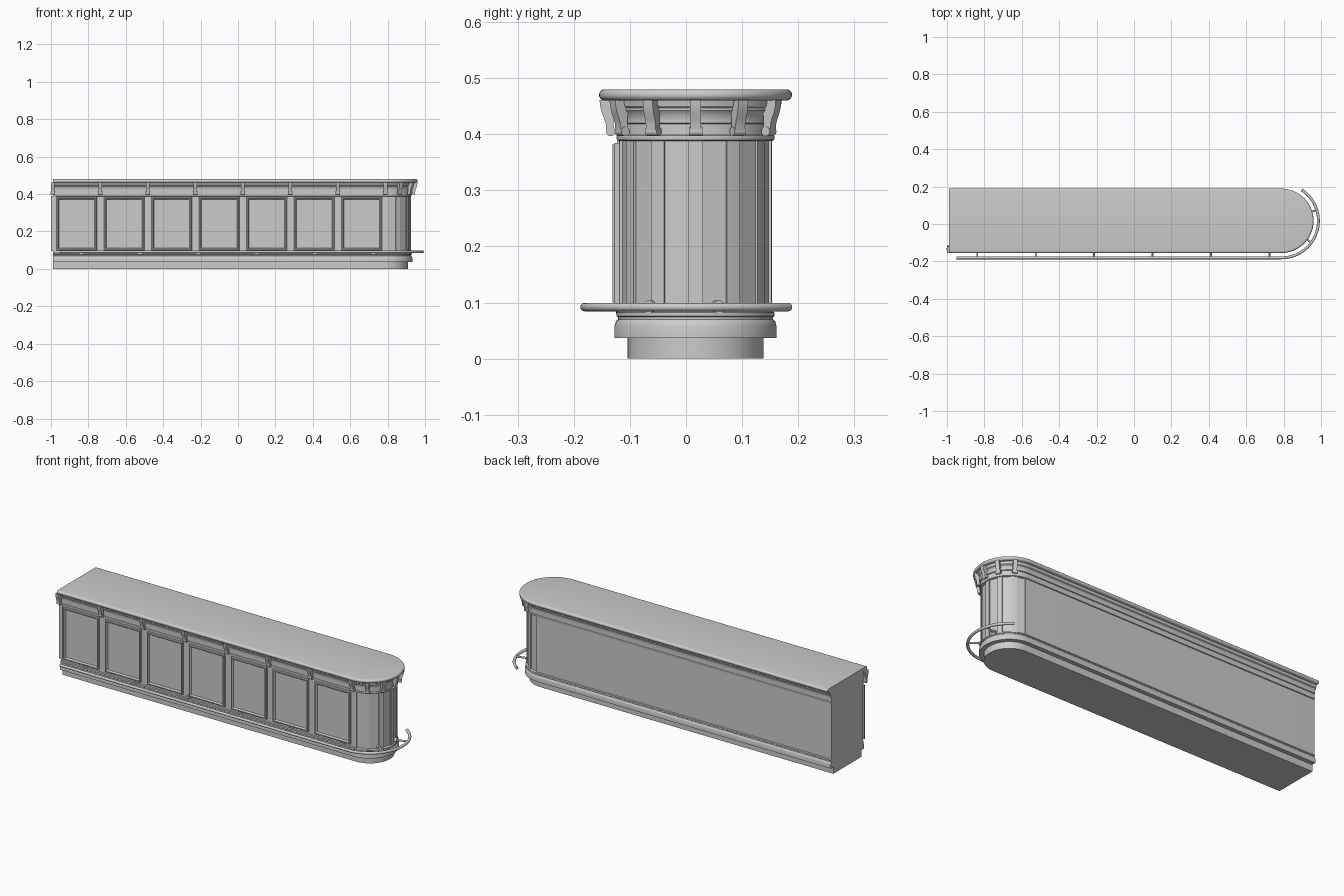
import bpy, bmesh, math
from mathutils import Matrix, Vector

if "Cube" in bpy.data.objects:
    bpy.data.objects.remove(bpy.data.objects["Cube"])

YC, XC, XL = 0.017, 0.788, -0.99   # centre of the round end, left end of the counter
R = 0.136                          # half depth of the body


def finish(name, bm, smooth=True):
    bmesh.ops.recalc_face_normals(bm, faces=bm.faces)
    me = bpy.data.meshes.new(name)
    bm.to_mesh(me)
    bm.free()
    ob = bpy.data.objects.new(name, me)
    bpy.context.collection.objects.link(ob)
    if smooth:
        bpy.ops.object.select_all(action='DESELECT')
        ob.select_set(True)
        bpy.context.view_layer.objects.active = ob
        bpy.ops.object.shade_smooth_by_angle(angle=math.radians(32))
    return ob


def loft(name, rings):
    bm = bmesh.new()
    vs = [[bm.verts.new(p) for p in ring] for ring in rings]
    n = len(vs[0])
    for a, b in zip(vs, vs[1:]):
        for i in range(n):
            j = (i + 1) % n
            bm.faces.new((a[i], a[j], b[j], b[i]))
    bm.faces.new(vs[0][::-1])
    bm.faces.new(vs[-1])
    return finish(name, bm)


def outline(polar, half, z):
    """Counter plan: straight front and back joined by a curved end."""
    pts = [(XL, YC - half, z)]
    pts += [(XC + r * math.cos(a), YC + r * math.sin(a), z) for r, a in polar]
    return pts + [(XL, YC + half, z)]


def layer(name, profile):
    angles = [math.radians(-90 + 180 * i / 40) for i in range(41)]
    loft(name, [outline([(r, a) for a in angles], r, z) for r, z in profile])


def rod(bm, p, q, r, seg=12):
    p, q = Vector(p), Vector(q)
    m = Matrix.Translation((p + q) / 2) @ (q - p).to_track_quat('Z', 'Y').to_matrix().to_4x4()
    bmesh.ops.create_cone(bm, cap_ends=True, segments=seg, radius1=r, radius2=r,
                          depth=(q - p).length, matrix=m)


# stacked mouldings
layer("plinth", [(0.1215, 0), (0.1215, 0.04)])
layer("base_moulding", [(0.1445, 0.037), (0.1445, 0.058), (0.142, 0.066), (0.138, 0.070),
                        (0.138, 0.074), (0.141, 0.076), (0.141, 0.082), (0.136, 0.085)])
layer("cornice", [(0.136, 0.388), (0.140, 0.390), (0.141, 0.394), (0.140, 0.398),
                  (0.138, 0.399), (0.138, 0.418), (0.142, 0.420), (0.142, 0.425),
                  (0.144, 0.436), (0.149, 0.442), (0.149, 0.447), (0.152, 0.450), (0.154, 0.461)])
layer("countertop", [(0.162 + 0.010 * math.cos(t), 0.470 + 0.010 * math.sin(t))
                     for t in [math.radians(-90 + 18 * i) for i in range(11)]])

# body, with shallow pilasters around the round end
polar = []
for k in range(-3, 4):
    for d in (-5.5, 0, 5.5):
        if abs(30 * k + d) <= 90:
            polar.append((R, math.radians(30 * k + d)))
    if k < 3:
        polar += [(R - 0.005, math.radians(30 * k + 5.6)), (R - 0.005, math.radians(30 * k + 24.4))]
loft("body", [outline(polar, R, z) for z in (0.075, 0.392)])

# framed front panels
bm = bmesh.new()
front = YC - R
for i in range(7):
    cx = -0.863 + 0.254 * i
    rings = []
    for inset, out in ((0, -0.002), (0, 0.008), (0.003, 0.012), (0.008, 0.012),
                       (0.011, 0.008), (0.013, 0.003)):
        w, z0, z1, y = 0.108 - inset, 0.098 + inset, 0.384 - inset, front - out
        rings.append([bm.verts.new(p) for p in ((cx - w, y, z0), (cx + w, y, z0),
                                                (cx + w, y, z1), (cx - w, y, z1))])
    for a, b in zip(rings, rings[1:]):
        for j in range(4):
            bm.faces.new((a[j], a[(j + 1) % 4], b[(j + 1) % 4], b[j]))
    bm.faces.new(rings[-1])
finish("front_panels", bm, False)

# narrow pilaster at the left end
bm = bmesh.new()
bmesh.ops.create_cube(bm, size=1, matrix=Matrix.Translation((XL + 0.002, front, 0.243))
                      @ Matrix.Diagonal((0.022, 0.008, 0.296, 1)))
finish("end_pilaster", bm, False)

# scrolled brackets under the countertop
side = [(0.138, 0.461), (0.171, 0.461), (0.170, 0.450), (0.167, 0.438), (0.163, 0.428),
        (0.160, 0.418), (0.159, 0.406), (0.149, 0.400), (0.144, 0.406), (0.146, 0.418),
        (0.146, 0.430), (0.142, 0.445)]


def bracket(name, x, angle):
    bm = bmesh.new()
    w = 0.010
    a = [bm.verts.new((r, -w, z)) for r, z in side]
    b = [bm.verts.new((r, w, z)) for r, z in side]
    n = len(side)
    for i in range(n):
        bm.faces.new((a[i], a[(i + 1) % n], b[(i + 1) % n], b[i]))
    bm.faces.new(a)
    bm.faces.new(b)
    rod(bm, (0.151, -0.012, 0.405), (0.151, 0.012, 0.405), 0.0085, 16)
    rod(bm, (0.134, 0, 0.405), (0.151, 0, 0.405), 0.004, 8)
    bm.transform(Matrix.Translation((x, YC, 0)) @ Matrix.Rotation(math.radians(angle), 4, 'Z'))
    finish(name, bm)


for i in range(8):
    bracket(f"front_bracket_{i + 1}", -0.99 + 0.254 * i, -90)
for i, ang in enumerate((-60, -30, 0, 30, 60)):
    bracket(f"round_end_bracket_{i + 1}", XC, ang)

# foot rail
RR, ZR = 0.198, 0.092
path = [(-0.95, YC - RR)] + [(XC + RR * math.cos(t), YC + RR * math.sin(t))
                             for t in [math.radians(-90 + 147 * i / 36) for i in range(37)]]
rings = []
for i, p in enumerate(path):
    t = Vector((1, 0)) if i == 0 else Vector((-(p[1] - YC), p[0] - XC)).normalized()
    nrm = Vector((t.y, -t.x))
    rings.append([(p[0] + nrm.x * 0.0075 * math.cos(s), p[1] + nrm.y * 0.0075 * math.cos(s),
                   ZR + 0.0075 * math.sin(s)) for s in [math.tau * j / 12 for j in range(12)]])
loft("foot_rail", rings)

# rail supports with wall flanges
bm = bmesh.new()
spots = [(-0.838 + 0.3125 * i, -90) for i in range(6)] + [(XC, -36), (XC, 17)]
for x, ang in spots:
    d = Vector((math.cos(math.radians(ang)), math.sin(math.radians(ang)), 0))
    c = Vector((x, YC, ZR))
    rod(bm, c + d * 0.128, c + d * RR, 0.005)
    rod(bm, c + d * 0.128, c + d * 0.142, 0.012, 16)
finish("rail_supports", bm)
